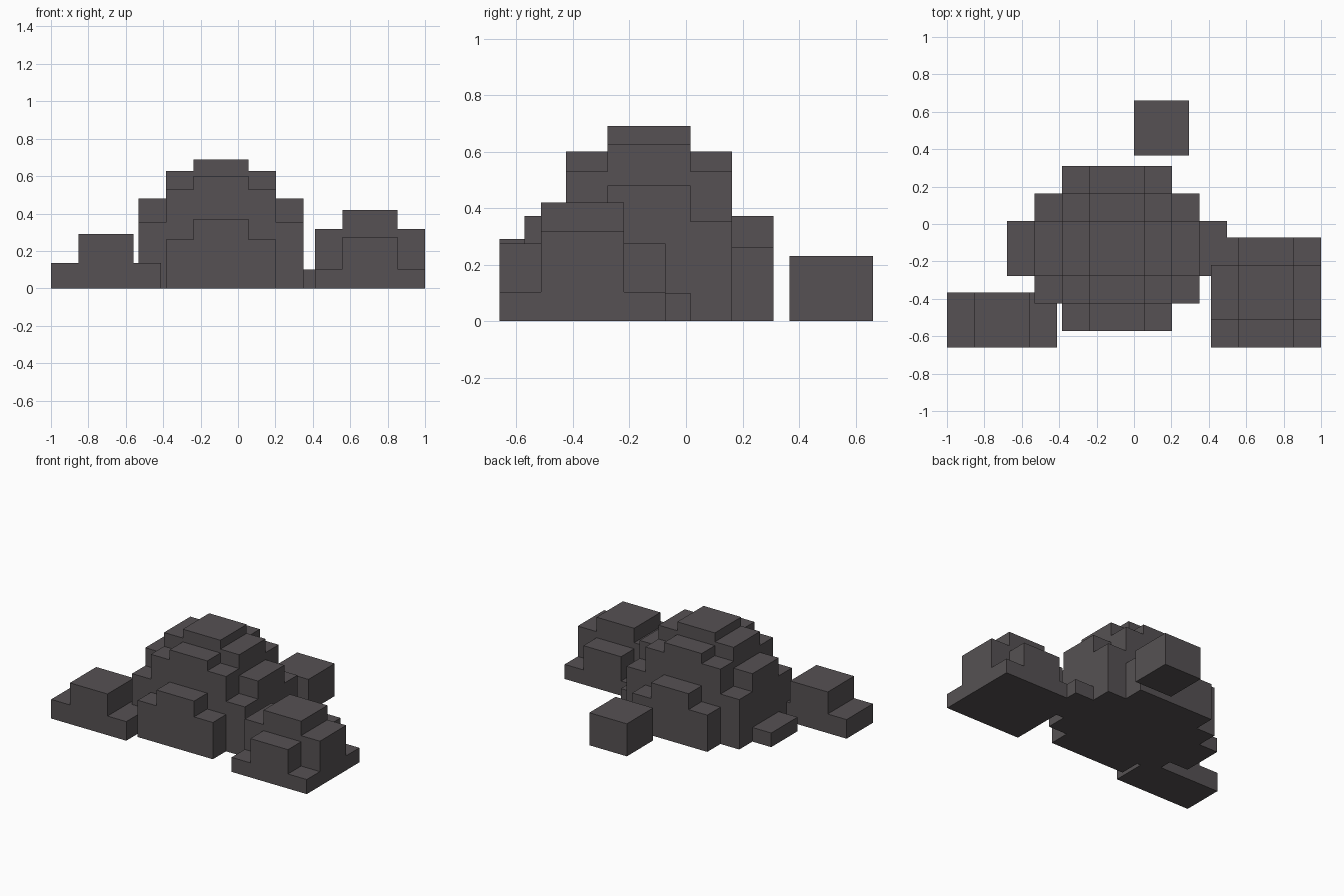
import bpy
import bmesh

cube = bpy.data.objects.get("Cube")
if cube:
    bpy.data.objects.remove(cube, do_unlink=True)

U = 0.147  # half of one block width

stone = bpy.data.materials.new("dark_stone")
stone.use_nodes = True
COLOUR = (0.093, 0.083, 0.087, 1)
stone.diffuse_color = COLOUR
bsdf = stone.node_tree.nodes["Principled BSDF"]
bsdf.inputs["Base Color"].default_value = COLOUR
bsdf.inputs["Roughness"].default_value = 0.9


def edges(start, widths):
    """Band edges from a start position and widths counted in half blocks."""
    out = [start]
    for w in widths:
        out.append(out[-1] + w * U)
    return out


def stepped_rock(name, x0, y0, widths_x, widths_y, rows):
    """Closed stepped mound: rows of column heights, front to back."""
    xs, ys = edges(x0, widths_x), edges(y0, widths_y)
    bm = bmesh.new()

    def height(i, j):
        inside = 0 <= i < len(widths_x) and 0 <= j < len(widths_y)
        return rows[j][i] if inside else 0

    def quad(*points):
        bm.faces.new([bm.verts.new(p) for p in points])

    for j in range(len(widths_y)):
        for i in range(len(widths_x)):
            h = height(i, j)
            if not h:
                continue
            a, b, c, d = xs[i], xs[i + 1], ys[j], ys[j + 1]
            loop = [(a, c), (b, c), (b, d), (a, d)]
            quad(*[(x, y, h) for x, y in loop])
            quad(*[(x, y, 0) for x, y in reversed(loop)])
            # walls only where the neighbouring column is lower
            neighbours = [(i, j - 1), (i + 1, j), (i, j + 1), (i - 1, j)]
            for k, n in enumerate(neighbours):
                low = height(*n)
                if low < h:
                    p, q = loop[k], loop[(k + 1) % 4]
                    quad((*p, low), (*q, low), (*q, h), (*p, h))

    bmesh.ops.remove_doubles(bm, verts=bm.verts, dist=0.0005)
    mesh = bpy.data.meshes.new(name)
    bm.to_mesh(mesh)
    bm.free()
    mesh.materials.append(stone)
    obj = bpy.data.objects.new(name, mesh)
    bpy.context.collection.objects.link(obj)
    return obj


def mirrored(*half):
    """Mirror a half row about its last, middle column."""
    return list(half) + list(half[-2::-1])


# Large central mound, symmetric both ways
stepped_rock("main_rock", -0.678, -0.572, mirrored(1, 1, 1, 2), mirrored(1, 1, 2),
             mirrored(mirrored(0, 0, 0.26, 0.372),
                      mirrored(0, 0.353, 0.529, 0.60),
                      mirrored(0.10, 0.48, 0.627, 0.69)))

# Medium mound at the front left corner
stepped_rock("medium_rock", 0.412, -0.66, mirrored(1, 2), mirrored(1, 2),
             mirrored(mirrored(0.103, 0.275), mirrored(0.318, 0.42)))

# Low stepped stone at the front right corner
stepped_rock("low_rock", -1.0, -0.66, mirrored(1, 2), [2], [mirrored(0.135, 0.291)])

# Single block at the back
stepped_rock("back_block", 0.0, 0.367, [2], [2], [[0.23]])
